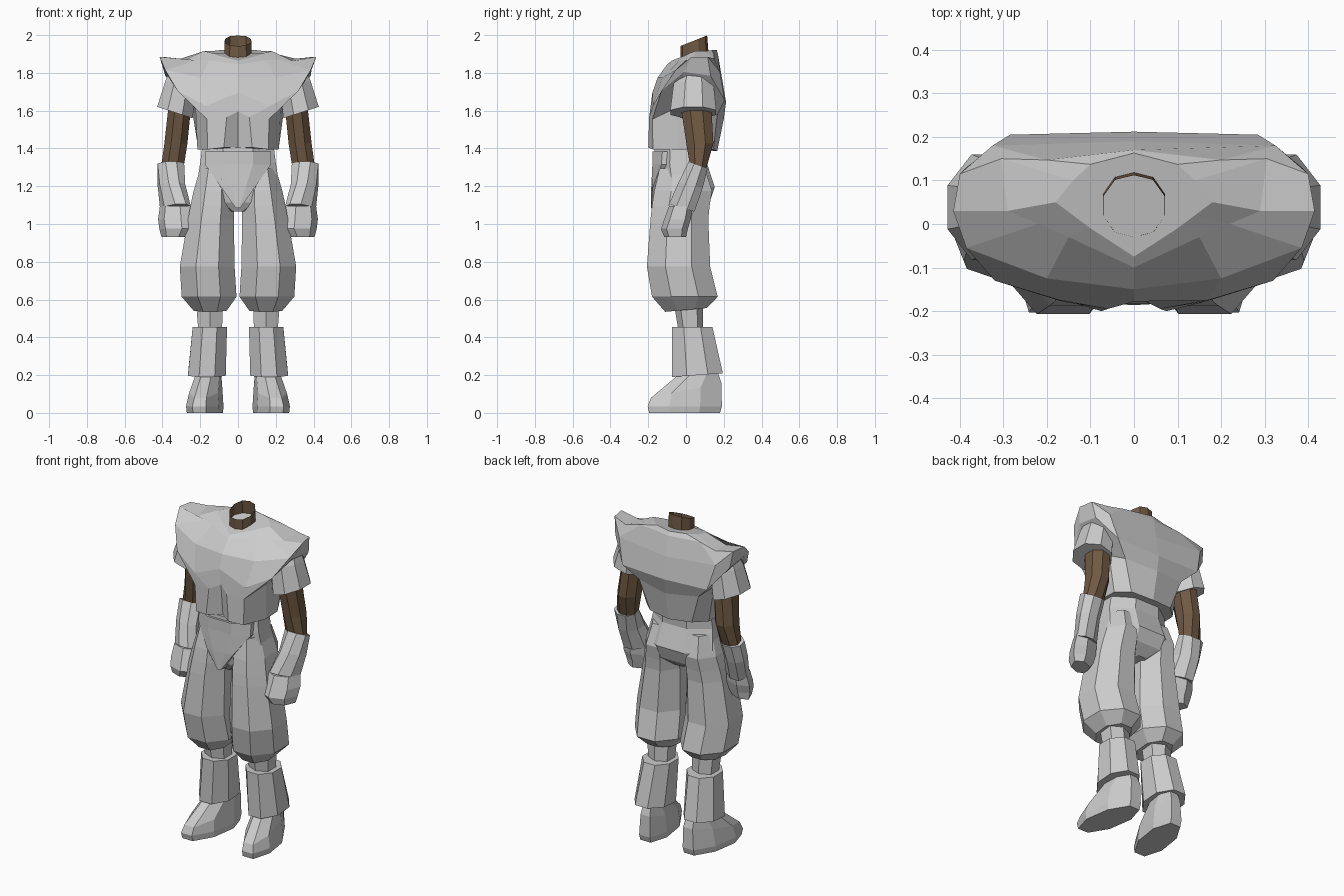
import bpy, bmesh, math

brown = bpy.data.materials.new("skin_brown")
brown.diffuse_color = (0.16, 0.10, 0.057, 1)


def ring(x0, x1, y0, y1, z, tx=0, ty=0, n=8, shear=0):
    """Polygon filling the given x/y bounds, tilted by tx along x and ty along y."""
    pts = []
    k = 1 / math.cos(math.pi / n)
    for i in range(n):
        a = 2 * math.pi * (i + 0.5) / n
        u = max(-1, min(1, k * math.cos(a)))
        v = max(-1, min(1, k * math.sin(a)))
        y = (y0 + y1) / 2 + v * (y1 - y0) / 2
        x = (x0 + x1) / 2 + u * (x1 - x0) / 2 - shear * y
        pts.append((x, y, z + tx * u + ty * v))
    return pts


def half_ring(half):
    """Close a front-to-back half outline by mirroring it in x."""
    return half + [(-x, y, z) for x, y, z in reversed(half[1:-1])]


def loft(name, rings, caps=True, mirror=False, mat=None):
    bm = bmesh.new()
    vr = [[bm.verts.new(p) for p in r] for r in rings]
    n = len(vr[0])
    for a, b in zip(vr, vr[1:]):
        for i in range(n):
            j = (i + 1) % n
            bm.faces.new((a[i], a[j], b[j], b[i]))
    if caps:
        bm.faces.new(vr[0][::-1])
        bm.faces.new(vr[-1])
    bmesh.ops.recalc_face_normals(bm, faces=bm.faces)
    me = bpy.data.meshes.new(name)
    bm.to_mesh(me)
    bm.free()
    ob = bpy.data.objects.new(name, me)
    bpy.context.collection.objects.link(ob)
    if mat:
        me.materials.append(mat)
    if mirror:
        ob.modifiers.new("mirror", 'MIRROR')
    return ob


# Tunic body: waist and chest outlines, notched at the front
waist = [(0, -.145, 1.41), (.075, -.2, 1.41), (.16, -.175, 1.4), (.215, -.04, 1.4),
         (.21, .08, 1.4), (.14, .145, 1.4), (0, .165, 1.39)]
chest = [(0, -.165, 1.60), (.06, -.195, 1.57), (.165, -.178, 1.56), (.225, -.05, 1.62),
         (.245, .08, 1.62), (.2, .165, 1.58), (0, .2, 1.56)]
# Shoulder mantle: hem, outer tips, valley and neckline
hem = [(0, -.178, 1.70), (.17, -.175, 1.63), (.32, -.13, 1.71), (.385, -.01, 1.81),
       (.385, .13, 1.79), (.285, .205, 1.66), (0, .212, 1.65)]
tips = [(0, -.15, 1.78), (.2, -.125, 1.78), (.385, -.055, 1.82), (.415, .03, 1.89),
        (.40, .115, 1.89), (.325, .18, 1.81), (0, .19, 1.78)]
valley = [(0, -.1, 1.85), (.15, -.03, 1.872), (.22, 0, 1.872), (.29, .03, 1.868),
          (.305, .15, 1.88), (.2, .147, 1.905), (0, .17, 1.90)]
neckline = [(0, -.075, 1.87), (.1, -.01, 1.895), (.14, .02, 1.91), (.18, .05, 1.92),
            (.14, .1, 1.92), (.1, .137, 1.925), (0, .163, 1.925)]
loft("tunic_and_mantle",
     [half_ring(h) for h in (waist, chest, hem, tips, valley, neckline)])

# Neck: open tube with a slanted top
loft("neck", [ring(-.072, .072, -.03, .122, 1.875, n=10),
              ring(-.07, .07, -.03, .112, 1.975, ty=.028, n=10)], caps=False, mat=brown)

# Sleeves, flaring towards the cuff
loft("sleeve", [ring(.23, .355, -.02, .11, 1.835),
                ring(.22, .385, -.065, .145, 1.75, tx=.01),
                ring(.24, .428, -.083, .16, 1.595, tx=.03)], mirror=True)

# Bare arms
loft("arm", [ring(.25, .37, -.025, .135, 1.61),
             ring(.268, .39, .002, .145, 1.43),
             ring(.29, .41, .025, .105, 1.29)], mirror=True, mat=brown)

# Gauntlets
loft("gauntlet", [ring(.285, .425, .015, .115, 1.318, ty=-.018),
                  ring(.28, .415, -.04, .088, 1.21, ty=-.015, shear=-.2),
                  ring(.27, .41, -.09, .045, 1.09, ty=-.02, shear=-.4)], mirror=True)

# Fists
loft("fist", [ring(.275, .41, -.09, .035, 1.10, n=6, shear=-.4),
              ring(.27, .425, -.115, .025, 1.03, n=6, shear=-.4),
              ring(.275, .425, -.133, .01, .98, n=6, shear=-.4),
              ring(.305, .415, -.115, 0, .937, n=6, shear=-.4)], mirror=True)

# Trousers: pelvis
loft("pelvis", [ring(-.19, .19, -.165, .115, 1.41),
                ring(-.2, .2, -.168, .11, 1.33),
                ring(-.22, .22, -.165, .152, 1.2),
                ring(-.2, .2, -.15, .125, 1.12),
                ring(-.06, .06, -.12, .07, 1.07)])

# Trousers: baggy legs
loft("trouser_leg", [ring(.05, .2, -.14, .10, 1.30),
                     ring(.025, .235, -.168, .138, 1.18),
                     ring(.02, .252, -.18, .125, 1.1),
                     ring(.022, .265, -.188, .118, 1.03),
                     ring(.018, .308, -.207, .128, .78),
                     ring(.008, .298, -.18, .168, .62),
                     ring(.06, .235, -.11, .11, .55, ty=.01)], mirror=True)

# Pointed waist flap wrapped over the front of the trousers
loft("waist_flap", [[(-w, ys, z), (-w * .45, yf, z), (w * .45, yf, z), (w, ys, z),
                     (w, -.06, z), (-w, -.06, z)]
                    for w, ys, yf, z in ((.175, -.125, -.178, 1.39),
                                         (.175, -.13, -.178, 1.32),
                                         (.09, -.176, -.184, 1.2),
                                         (.012, -.184, -.186, 1.09))])

# Ankles
loft("ankle", [ring(.08, .22, -.06, .09, .56, n=6),
               ring(.085, .21, -.04, .09, .44, n=6)], mirror=True)

# Shin guards
loft("shin_guard", [ring(.058, .24, -.075, .14, .46),
                    ring(.065, .265, -.075, .195, .205, ty=.01)], mirror=True)

# Shoes, toes turned slightly outwards
loft("shoe", [ring(.09, .258, -.195, .18, .005, shear=.15),
              ring(.088, .262, -.203, .19, .04, shear=.15),
              ring(.095, .248, -.185, .187, .125, ty=.04, shear=.15),
              ring(.10, .225, -.03, .17, .215, shear=.1)], mirror=True)

# Stand the figure on the ground
for ob in bpy.context.collection.objects:
    ob.location.z -= .005
